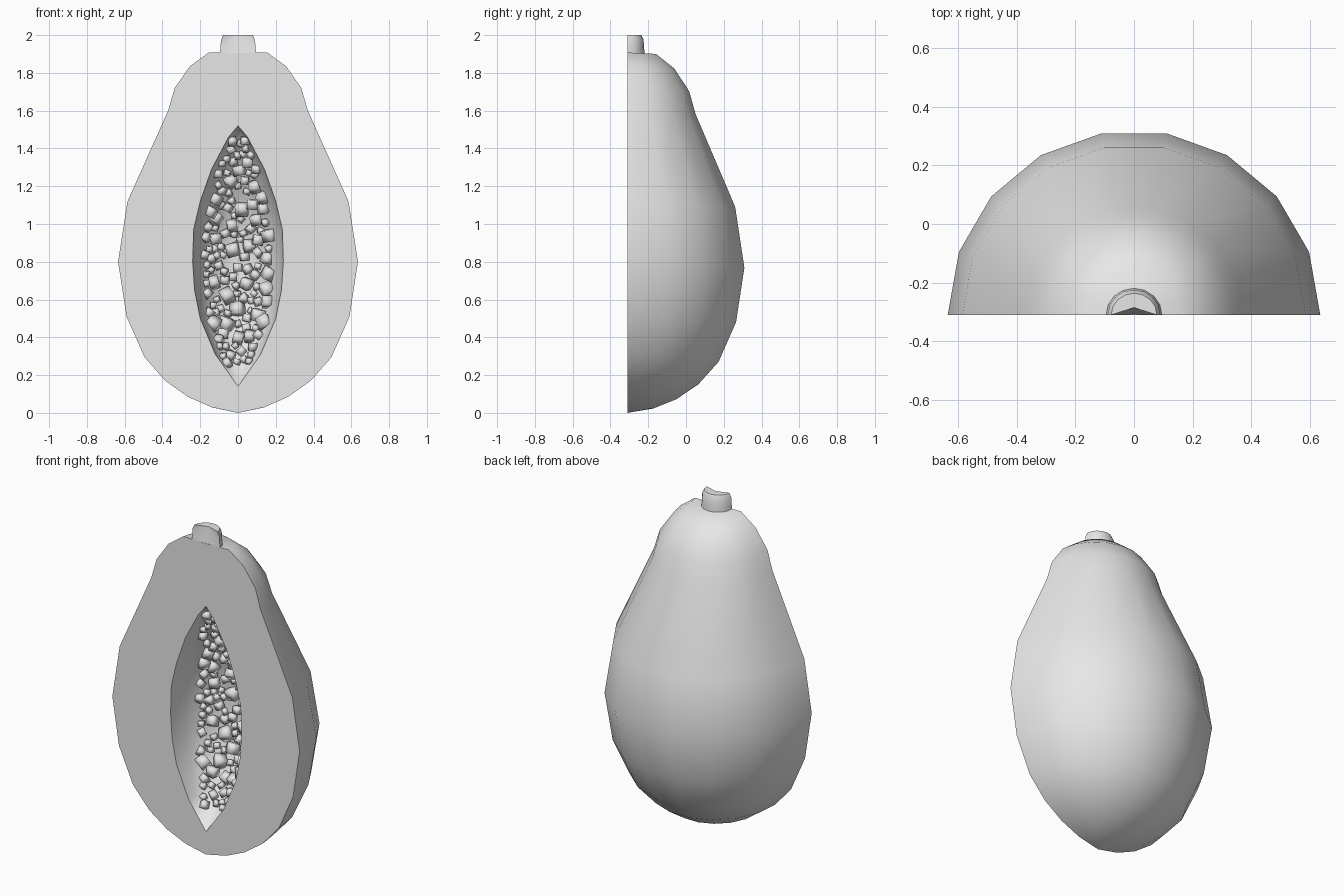
import bpy, bmesh, math, random
from mathutils import Vector, Euler

cube = bpy.data.objects.get("Cube")
if cube:
    bpy.data.objects.remove(cube, do_unlink=True)

FRONT = -0.31  # plane of the cut
random.seed(4)

grey = bpy.data.materials.new("plain grey")
grey.use_nodes = True
grey.diffuse_color = (0.8, 0.8, 0.8, 1)
grey.node_tree.nodes["Principled BSDF"].inputs["Base Color"].default_value = (0.8, 0.8, 0.8, 1)


def half_lathe(bm, profile, sides, y_scale=1.0, tilt=0.0):
    """Turn a (radius, height) profile through half a circle behind the cut."""
    rings = []
    for r, z in profile:
        if r == 0:
            rings.append([bm.verts.new((0, FRONT, z))] * (sides + 1))
            continue
        ring = []
        for i in range(sides + 1):
            a = math.pi * i / sides
            ring.append(bm.verts.new((r * math.cos(a),
                                      FRONT + r * y_scale * math.sin(a),
                                      z - tilt * r * math.sin(a))))
        rings.append(ring)
    for low, high in zip(rings, rings[1:]):
        for i in range(sides):
            corners = [low[i], low[i + 1], high[i + 1], high[i]]
            bm.faces.new(list(dict.fromkeys(corners)))
    return rings


def close_cut(bm):
    """Fill the open front edge, leaving any inner loop open as a hole."""
    edges = [e for e in bm.edges if e.is_boundary]
    bmesh.ops.triangle_fill(bm, edges=edges, use_beauty=True, normal=(0, -1, 0))
    bmesh.ops.recalc_face_normals(bm, faces=bm.faces[:])


def finish(bm, name, angle):
    mesh = bpy.data.meshes.new(name)
    bm.to_mesh(mesh)
    bm.free()
    mesh.materials.append(grey)
    obj = bpy.data.objects.new(name, mesh)
    bpy.context.collection.objects.link(obj)
    bpy.ops.object.select_all(action='DESELECT')
    obj.select_set(True)
    bpy.context.view_layer.objects.active = obj
    bpy.ops.object.shade_smooth_by_angle(angle=math.radians(angle))
    return obj


# Fruit half with its hollow
skin = [(0, 0), (.14, .03), (.265, .085), (.385, .17), (.495, .295),
        (.59, .51), (.635, .80), (.585, 1.12), (.37, 1.60), (.335, 1.72),
        (.255, 1.835), (.155, 1.908), (0, 1.905)]
hollow = [(0, .14), (.12, .31), (.20, .50), (.23, .65), (.24, .80),
          (.235, .97), (.20, 1.12), (.14, 1.29), (.05, 1.46), (0, 1.52)]
DEPTH = 1.35  # hollow depth relative to its half width

bm = bmesh.new()
half_lathe(bm, skin, 9, 0.99, 0.05)
half_lathe(bm, hollow, 8, DEPTH)
close_cut(bm)
finish(bm, "fruit_half", 55)

# Stem, its cut side slightly scooped at the top
stem = [(0, 1.89), (.097, 1.89), (.093, 1.93), (.09, 1.975), (.078, 2.0), (0, 2.0)]
bm = bmesh.new()
rings = half_lathe(bm, stem, 8, 0.95)
close_cut(bm)
rings[-1][0].co.y += 0.025
finish(bm, "stem", 50)


# Seeds scattered over the floor of the hollow
def hollow_width(z):
    for (r0, z0), (r1, z1) in zip(hollow, hollow[1:]):
        if z0 <= z <= z1:
            return r0 + (r1 - r0) * (z - z0) / (z1 - z0)
    return 0


bm = bmesh.new()
placed = []
for attempt in range(4000):
    if len(placed) >= 125:
        break
    z = random.uniform(.26, 1.45)
    size = random.choice((.03, .04, .052, .062))
    w = hollow_width(z) - .012
    a = math.acos(random.uniform(-.78, .78))
    p = Vector((w * math.cos(a), FRONT + w * DEPTH * math.sin(a), z))
    if any((p - q).length < (size + s) * .58 for q, s in placed):
        continue
    placed.append((p, size))
    turn = Euler([random.uniform(0, math.tau) for _ in range(3)]).to_matrix().to_4x4()
    turn.translation = p
    bmesh.ops.create_cube(bm, size=size, matrix=turn)
finish(bm, "seeds", 100)
